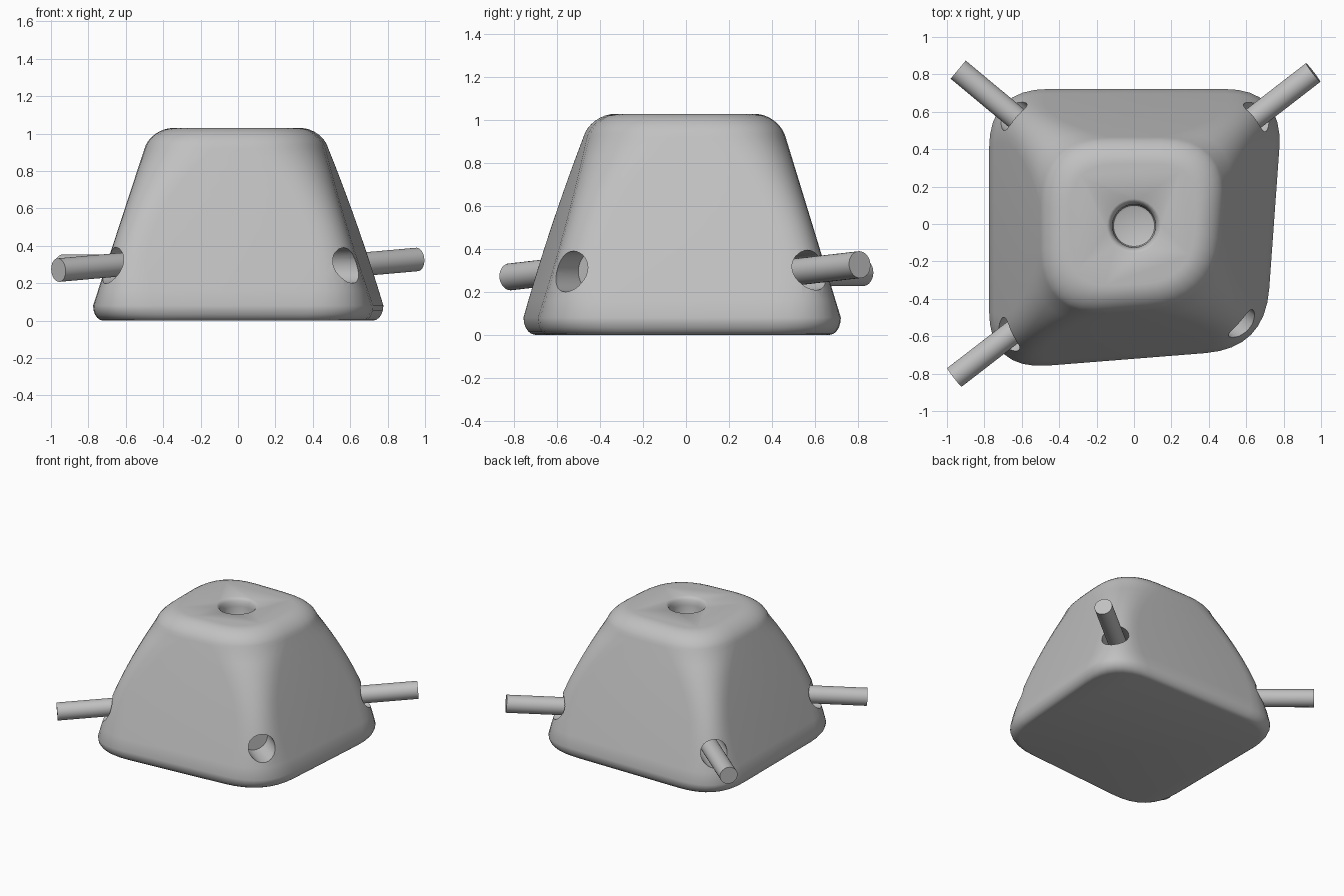
import bpy, bmesh, math
from mathutils import Vector

cube = bpy.data.objects.get("Cube")
if cube:
    bpy.data.objects.remove(cube, do_unlink=True)

GREY = (0.53, 0.53, 0.53, 1)
mat = bpy.data.materials.new("plain grey")
mat.use_nodes = True
mat.diffuse_color = GREY
mat.node_tree.nodes["Principled BSDF"].inputs["Base Color"].default_value = GREY


def loft(name, rings):
    """Skin a stack of closed rings, listed from bottom to top, and cap both ends."""
    bm = bmesh.new()
    loops = [[bm.verts.new(p) for p in ring] for ring in rings]
    n = len(loops[0])
    for low, high in zip(loops, loops[1:]):
        for i in range(n):
            j = (i + 1) % n
            bm.faces.new((low[i], low[j], high[j], high[i]))
    bm.faces.new(loops[0][::-1])
    bm.faces.new(loops[-1])
    mesh = bpy.data.meshes.new(name)
    bm.to_mesh(mesh)
    bm.free()
    mesh.materials.append(mat)
    obj = bpy.data.objects.new(name, mesh)
    bpy.context.collection.objects.link(obj)
    return obj


def smooth(obj, angle=35):
    bpy.ops.object.select_all(action='DESELECT')
    obj.select_set(True)
    bpy.context.view_layer.objects.active = obj
    bpy.ops.object.shade_smooth_by_angle(angle=math.radians(angle))


def rounded_quad(corners, cut, z, segments=8):
    """Outline of a four-cornered shape with each corner curved off."""
    ring = []
    for k, c in enumerate(corners):
        a = c + (corners[k - 1] - c).normalized() * cut
        b = c + (corners[(k + 1) % 4] - c).normalized() * cut
        for s in range(segments + 1):
            t = s / segments
            p = a * (1 - t) ** 2 + c * 2 * t * (1 - t) + b * t * t
            ring.append((p.x, p.y, z))
    return ring


def circle(radius, z, n=32):
    return [(radius * math.cos(math.tau * i / n), radius * math.sin(math.tau * i / n), z)
            for i in range(n)]


def aim(obj, start, direction):
    obj.location = start
    obj.rotation_euler = direction.to_track_quat('Z', 'Y').to_euler()


# Tapered body, slightly skewed at the front and right faces
base = [Vector(p) for p in ((-.775, -.782), (.7, -.665), (.8, .722), (-.775, .722))]
crown = [Vector(p) for p in ((-.5, -.505), (.44, -.435), (.51, .465), (-.5, .465))]
rings = []
R = .08
for i in range(6):                       # rounded lower rim
    a = math.pi / 2 * i / 5
    k = 1 - .07 * (1 - math.sin(a))
    rings.append(rounded_quad([c * k for c in base], .32, R * (1 - math.cos(a))))
for i in range(1, 11):                   # sloping sides, fuller at the corners half way up
    t = i / 10
    rings.append(rounded_quad([b.lerp(c, t) for b, c in zip(base, crown)],
                              .32 + .04 * t - .58 * t * (1 - t), R + (.92 - R) * t))
for i in range(1, 9):                    # rounded upper rim
    a = math.pi / 2 * i / 8
    k = 1 - .25 * (1 - math.cos(a)) - .06 * math.sin(a)
    rings.append(rounded_quad([c * k for c in crown], .36 * k, .92 + .11 * math.sin(a)))
body = loft("body", rings)

# Top recess with a softened lip
cutters = [loft("top_recess_cutter", [circle(r, z) for r, z in
           ((.1, .9), (.11, .905), (.115, .92), (.115, .97), (.118, .99), (.124, 1.01),
            (.133, 1.023), (.146, 1.031), (.146, 1.1))])]
cutters[0].location.y = -.01

# Corner sockets, three of them holding a rod: name, tip of the rod, direction, rod fitted
sockets = [
    ("front_right", Vector((-.96, -.82, .27)), Vector((-.79, -.61, -.07)), True),
    ("back_right", Vector((-.94, .825, .29)), Vector((-.77, .64, 0)), True),
    ("back_left", Vector((.958, .81, .327)), Vector((.79, .61, .07)), True),
    ("front_left", Vector((.96, -.83, .295)), Vector((.79, -.61, 0)), False),
]
for name, tip, direction, fitted in sockets:
    direction.normalize()
    floor = tip - direction * .66
    cutter = loft(name + "_socket_cutter", [circle(.095, 0), circle(.095, .6)])
    aim(cutter, floor, direction)
    cutters.append(cutter)
    if fitted:
        rod = loft(name + "_rod", [circle(.063, 0), circle(.063, .67)])
        aim(rod, floor - direction * .01, direction)
        smooth(rod)

for cutter in cutters:
    cutter.hide_render = True
    cutter.hide_set(True)
    mod = body.modifiers.new(cutter.name, 'BOOLEAN')
    mod.operation = 'DIFFERENCE'
    mod.solver = 'EXACT'
    mod.object = cutter

# Bake the cuts, then remove the cutters
bpy.context.view_layer.objects.active = body
for mod in list(body.modifiers):
    bpy.ops.object.modifier_apply(modifier=mod.name)
for cutter in cutters:
    bpy.data.objects.remove(cutter, do_unlink=True)
smooth(body)
